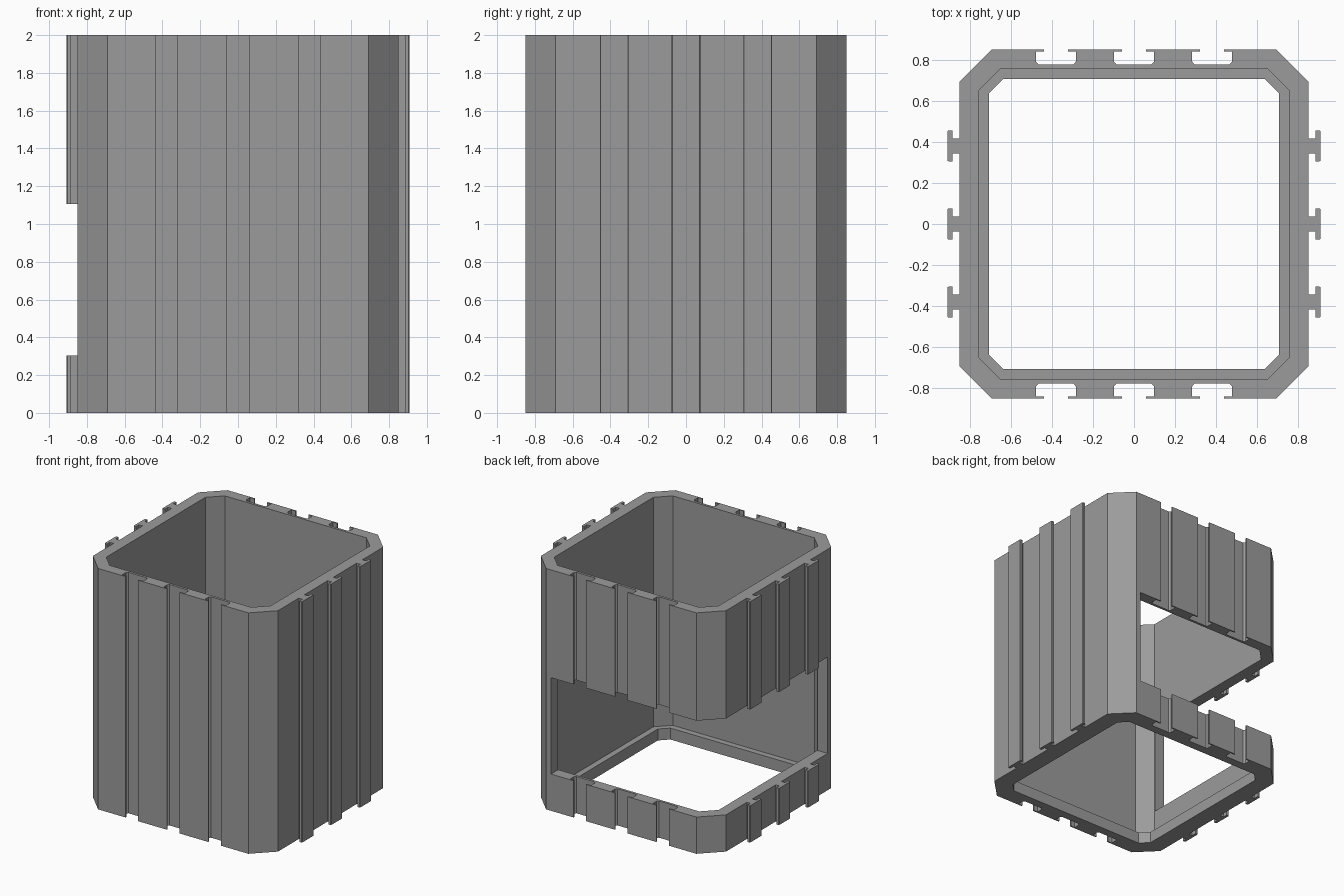
import bpy, bmesh, math

if "Cube" in bpy.data.objects:
    bpy.data.objects.remove(bpy.data.objects["Cube"])

HALF, HEIGHT = 0.85, 2.0
CENTRES = (-0.38, 0.0, 0.38)

# Half profiles as (offset along side, distance outward); mirrored about each centre
SLOT = [(-0.058, 0.85), (-0.058, 0.839), (-0.097, 0.839), (-0.097, 0.79), (-0.084, 0.776)]
RAIL = [(-0.037, 0.85), (-0.037, 0.884), (-0.076, 0.884), (-0.076, 0.902), (-0.072, 0.907)]


def turned(points, quarter):
    """Rotate front-side (along, outward) points onto one of the four sides."""
    out = []
    for t, d in points:
        x, y = t, -d
        for _ in range(quarter):
            x, y = -y, x
        out.append((x, y))
    return out


def octagon(half, chamfer):
    c = half - chamfer
    return [p for q in range(4) for p in turned([(-c, half), (c, half)], q)]


def outer_outline():
    """Chamfered square with slots front and back, T rails left and right."""
    pts = []
    for q in range(4):
        half_profile = SLOT if q % 2 == 0 else RAIL
        full = half_profile + [(-t, d) for t, d in reversed(half_profile)]
        side = [(-0.69, HALF)]
        for c in CENTRES:
            side += [(c + t, d) for t, d in full]
        side.append((0.69, HALF))
        pts += turned(side, q)
    return pts


def prism(name, outline, z0, z1):
    bm = bmesh.new()
    face = bm.faces.new([bm.verts.new((x, y, z0)) for x, y in outline])
    top = bmesh.ops.extrude_face_region(bm, geom=[face])
    verts = [g for g in top["geom"] if isinstance(g, bmesh.types.BMVert)]
    bmesh.ops.translate(bm, verts=verts, vec=(0, 0, z1 - z0))
    bmesh.ops.recalc_face_normals(bm, faces=bm.faces[:])
    mesh = bpy.data.meshes.new(name)
    bm.to_mesh(mesh)
    bm.free()
    obj = bpy.data.objects.new(name, mesh)
    bpy.context.collection.objects.link(obj)
    return obj


def cut(target, cutter):
    mod = target.modifiers.new("cut", 'BOOLEAN')
    mod.operation, mod.solver, mod.object = 'DIFFERENCE', 'EXACT', cutter
    bpy.context.view_layer.objects.active = target
    bpy.ops.object.modifier_apply(modifier=mod.name)
    bpy.data.objects.remove(cutter)


# Walls with interlocking slots and rails
body = prism("container_body", outer_outline(), 0, HEIGHT)

# Hollow interior, leaving a narrow ledge around the bottom opening
cut(body, prism("interior_cutter", octagon(0.755, 0.105), 0.095, HEIGHT + 0.2))
cut(body, prism("bottom_opening_cutter", octagon(0.705, 0.068), -0.2, 0.3))

# Corner window through the back and left walls
window = [(-1.2, -0.645), (0.645, -0.645), (0.645, 1.2), (-1.2, 1.2)]
cut(body, prism("window_cutter", window, 0.305, 1.105))

# Plain grey plastic
grey = bpy.data.materials.new("grey_plastic")
grey.diffuse_color = (0.33, 0.33, 0.33, 1)
grey.use_nodes = True
grey.node_tree.nodes["Principled BSDF"].inputs["Base Color"].default_value = grey.diffuse_color
body.data.materials.clear()
body.data.materials.append(grey)
for p in body.data.polygons:
    p.material_index = 0
    p.use_smooth = False
